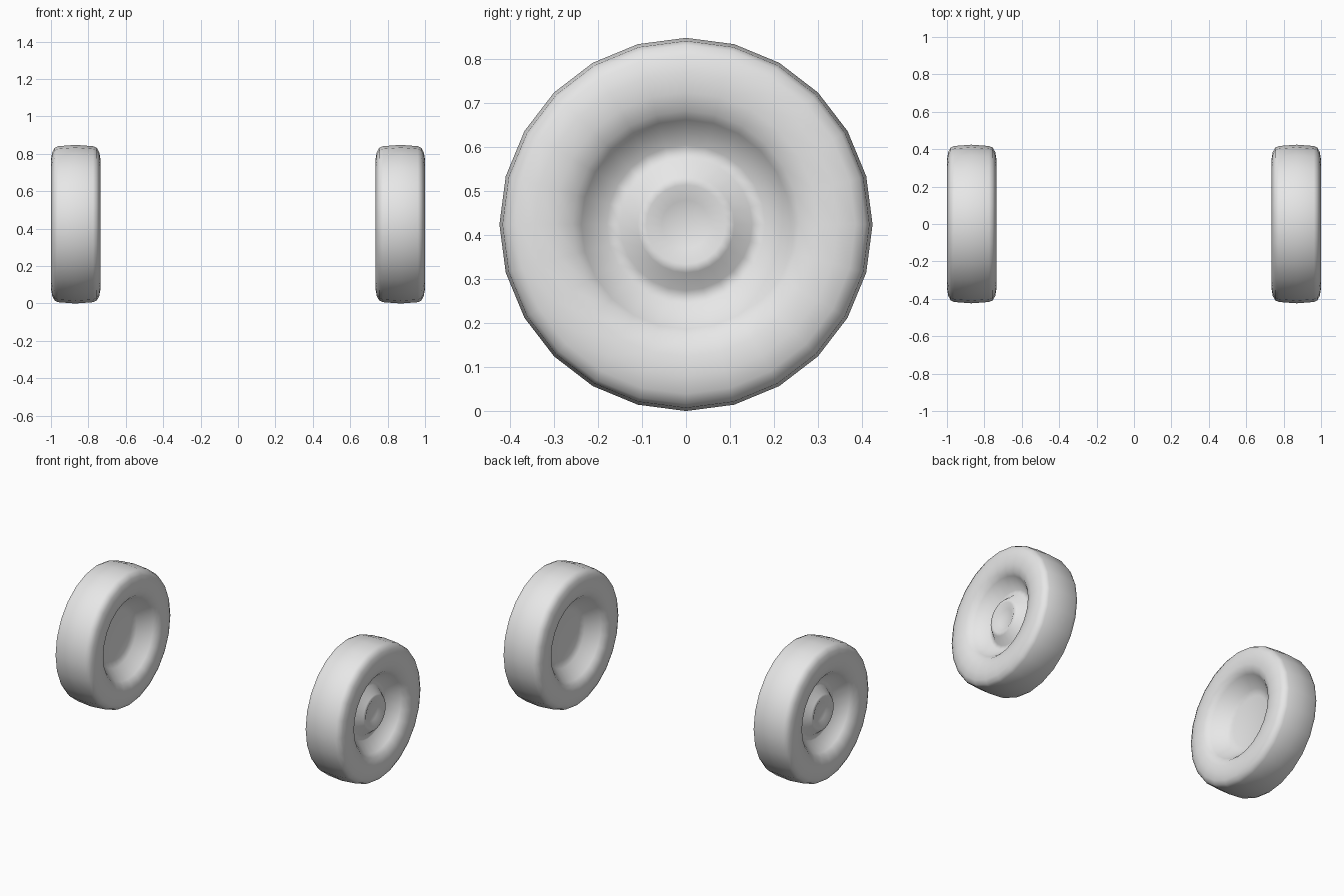
import bpy
import bmesh
from math import sin, cos, pi

cube = bpy.data.objects.get("Cube")
if cube:
    bpy.data.objects.remove(cube, do_unlink=True)

SIDES = 24
RADIUS = 0.424

# One plain grey for both wheels
grey = bpy.data.materials.new("light_grey")
grey.use_nodes = True
grey.diffuse_color = (0.8, 0.8, 0.8, 1)
grey.node_tree.nodes["Principled BSDF"].inputs["Base Color"].default_value = (0.8, 0.8, 0.8, 1)

# Cross-section as (distance from the model's middle, radius)
HUB = [(0.93, 0.0), (0.932, 0.055), (0.95, 0.09), (0.947, 0.11)]
DISH = [(0.9, 0.15), (0.897, 0.18), (0.965, 0.238), (0.985, 0.258)]
TYRE = [(0.998, 0.30), (1.0, 0.345), (0.993, 0.385), (0.98, 0.408), (0.962, 0.417),
        (0.87, RADIUS),
        (0.775, 0.417), (0.755, 0.408), (0.742, 0.385), (0.735, 0.345), (0.737, 0.30)]
INNER_BOWL = [(0.747, 0.268), (0.765, 0.25), (0.835, 0.19), (0.848, 0.15), (0.85, 0.0)]
PROFILE = HUB + DISH + TYRE + INNER_BOWL


def make_wheel(name, side):
    """Lathe the cross-section around the axle; side is +1 or -1."""
    bm = bmesh.new()
    rings = []
    for x, r in PROFILE:
        count = SIDES if r > 0 else 1
        angles = [2 * pi * i / SIDES for i in range(count)]
        rings.append([bm.verts.new((side * x, r * sin(a), RADIUS + r * cos(a)))
                      for a in angles])
    for a, b in zip(rings, rings[1:]):
        for i in range(SIDES):
            j = (i + 1) % SIDES
            corners = [a[i % len(a)], a[j % len(a)], b[j % len(b)], b[i % len(b)]]
            bm.faces.new(list(dict.fromkeys(corners)))
    bmesh.ops.recalc_face_normals(bm, faces=bm.faces)
    for face in bm.faces:
        face.smooth = True
    mesh = bpy.data.meshes.new(name)
    bm.to_mesh(mesh)
    bm.free()
    mesh.materials.append(grey)
    bpy.context.collection.objects.link(bpy.data.objects.new(name, mesh))


# Matching pair, hub sides facing outwards
make_wheel("left_wheel", 1)
make_wheel("right_wheel", -1)
